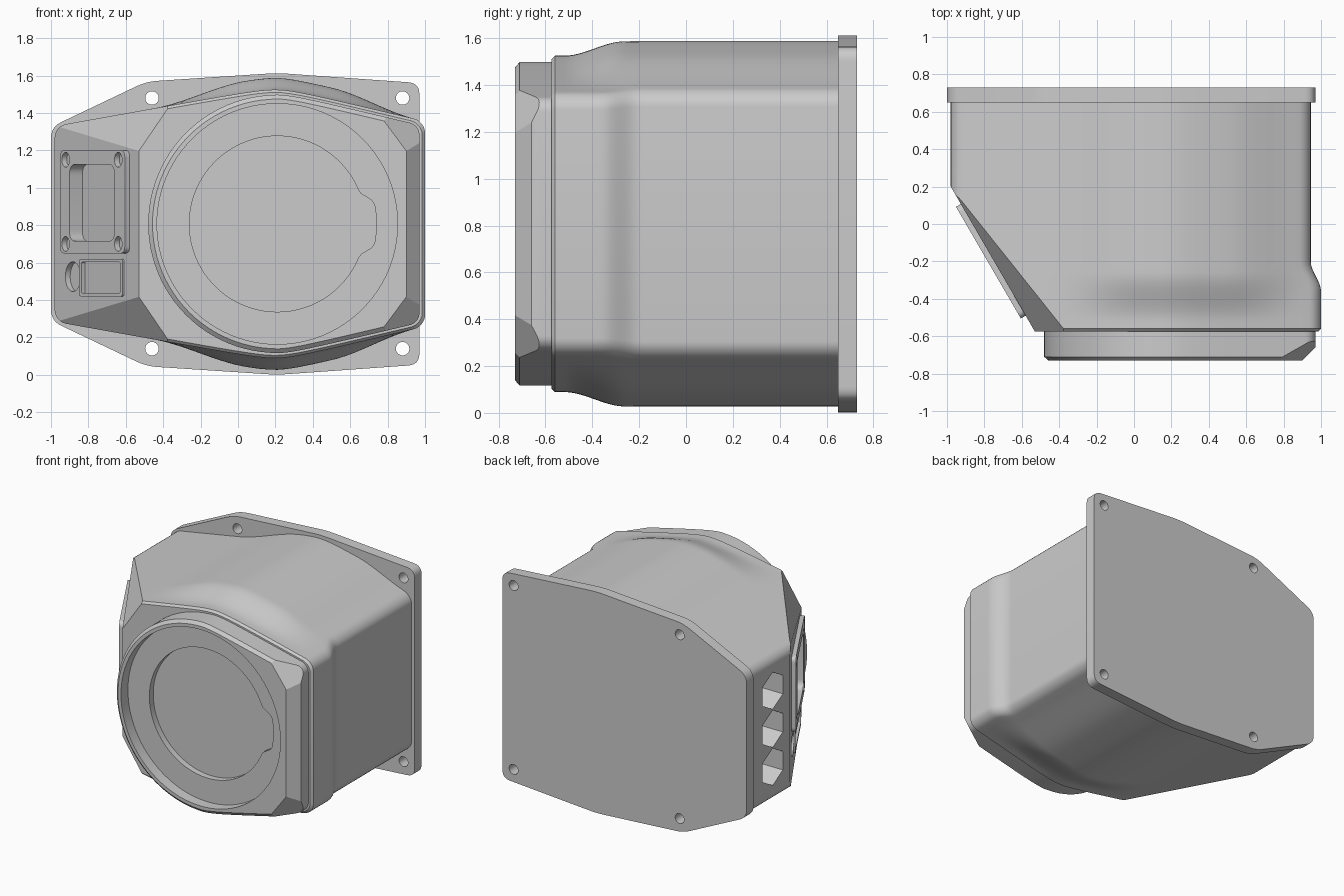
import bpy, bmesh, math
from mathutils import Vector, Matrix

if "Cube" in bpy.data.objects:
    bpy.data.objects.remove(bpy.data.objects["Cube"])

ZC = 0.807  # height of the horizontal symmetry plane


def step(a, b, v):
    t = max(0, min(1, (v - a) / (b - a)))
    return t * t * (3 - 2 * t)


def frame(origin, u, v):
    """Placement matrix: profile axes u, v and extrusion axis u x v."""
    u, v = Vector(u).normalized(), Vector(v).normalized()
    m = Matrix((u, v, u.cross(v))).transposed().to_4x4()
    m.translation = origin
    return m


FRONT = frame((0, 0, 0), (1, 0, 0), (0, 0, 1))            # depth = -y
SLOPE = frame((-0.755, -0.1875, 0), (0.45, -0.775, 0), (0, 0, 1))
LEFT = frame((-0.98, 0, 0), (0, -1, 0), (0, 0, 1))


def loft(name, rings, planes=()):
    """Skin equal rings, cap both ends, then slice off corners by 3-point planes."""
    bm = bmesh.new()
    rows = [[bm.verts.new(p) for p in r] for r in rings]
    n = len(rows[0])
    for a, b in zip(rows, rows[1:]):
        for i in range(n):
            bm.faces.new((a[i], a[(i + 1) % n], b[(i + 1) % n], b[i]))
    bm.faces.new(rows[0])
    bm.faces.new(rows[-1])
    bmesh.ops.recalc_face_normals(bm, faces=bm.faces)
    for pts in planes:
        p, q, r = map(Vector, pts)
        no = (q - p).cross(r - p).normalized()
        if no.dot(Vector((0.2, 0.2, ZC)) - p) > 0:
            no = -no
        bmesh.ops.bisect_plane(bm, geom=bm.verts[:] + bm.edges[:] + bm.faces[:],
                               dist=1e-5, plane_co=p, plane_no=no, clear_outer=True)
        bmesh.ops.holes_fill(bm, edges=[e for e in bm.edges if e.is_boundary], sides=0)
        bmesh.ops.recalc_face_normals(bm, faces=bm.faces)
    me = bpy.data.meshes.new(name)
    bm.to_mesh(me)
    bm.free()
    ob = bpy.data.objects.new(name, me)
    bpy.context.collection.objects.link(ob)
    return ob


def prism(name, pts, m, d0, d1):
    return loft(name, [[m @ Vector((u, v, d)) for u, v in pts] for d in (d0, d1)])


def cut(ob, cutters, keep=False):
    bpy.context.view_layer.objects.active = ob
    for c in cutters:
        mod = ob.modifiers.new("cut", 'BOOLEAN')
        mod.operation, mod.solver, mod.object = 'DIFFERENCE', 'EXACT', c
        bpy.ops.object.modifier_apply(modifier=mod.name)
        if not keep:
            bpy.data.objects.remove(c)


def ngon(u, v, r, n=32, start=0.0):
    return [(u + r * math.cos(start + 2 * math.pi * i / n),
             v + r * math.sin(start + 2 * math.pi * i / n)) for i in range(n)]


def rounded(pts, r, n=6):
    """Round every polygon corner with a small curve."""
    out = []
    for i, p in enumerate(pts):
        p = Vector(p)
        a = p + (Vector(pts[i - 1]) - p).normalized() * r
        b = p + (Vector(pts[(i + 1) % len(pts)]) - p).normalized() * r
        for k in range(n + 1):
            t = k / n
            out.append(tuple(a * (1 - t) ** 2 + p * 2 * t * (1 - t) + b * t * t))
    return out


def rect(u0, u1, v0, v1, r):
    return rounded([(u0, v0), (u1, v0), (u1, v1), (u0, v1)], r)


def half_height(x, bump):
    slope = 0.18 if x < 0.2 else 0.24
    h = 0.718 - slope * (math.hypot(x - 0.2, 0.1) - 0.1)
    return h + 0.062 * bump * step(-0.45, 0.05, x) * step(0.95, 0.5, x)


def top_edge(xl, xr, bump, off=0.0, r=0.06, left_round=True):
    """(x, half height) along the gently peaked top, with rounded ends."""
    arc = [r * (1 - math.cos(math.pi / 2 * k / 6)) for k in range(7)]
    xs = [xl + d for d in arc] if left_round else [xl]
    a, b = xs[-1], xr - r
    xs += [a + (b - a) * k / 40 for k in range(1, 40)] + [xr - d for d in reversed(arc)]
    pts = []
    for x in xs:
        d = min(xr - x, x - xl if left_round else 9, r)
        pts.append((x, half_height(x, bump) - off - r + math.sqrt(max(0, r * r - (r - d) ** 2))))
    return pts


# Housing: lofted along y, raised crown blends into a flatter front lip
def section(y, inset=0.0):
    t = top_edge(-0.98 + inset, 0.945 + 0.055 * step(-0.2, -0.36, y) - inset,
                 step(-0.52, -0.26, y), inset)
    return [Vector((x, y, ZC + h)) for x, h in t] + [Vector((x, y, ZC - h)) for x, h in reversed(t)]


ys = [0.66] + [-0.18 - 0.02 * k for k in range(19)] + [-0.56]
slices = [((-0.98, 0.2, 0), (-0.53, -0.575, 0), (-0.53, -0.575, 1))]
for s in (1, -1):
    slices.append([(x, y, ZC + s * h) for x, y, h in
                   ((-0.53, -0.575, 0.39), (-0.37, -0.575, 0.625), (-0.97, 0.18, 0.52))])
housing = loft("housing", [section(y) for y in ys] + [section(-0.575, 0.015)], slices)
hexes = [prism("hex_cutter", ngon(-0.4, z, 0.135, 6, math.pi / 2), LEFT, -0.2, 0.1)
         for z in (0.53, ZC, 1.085)]
cut(housing, hexes)

# Back flange with four screw holes
top = [(-1, 1.325), (-0.49, 1.568), (0.21, 1.614), (0.97, 1.56)]
outline = rounded(top + [(x, 1.614 - z) for x, z in reversed(top)], 0.06)
flange = prism("back_flange", outline, FRONT, -0.73, -0.65)
cut(flange, [prism("hole_cutter", ngon(x, z, 0.036), FRONT, -0.8, -0.6)
             for x in (-0.46, 0.88) for z in (0.14, 1.48)])

# Front bezel: round on the left, following the housing on the right
edge = top_edge(0.21, 0.97, 0, 0.027, 0.05, False)
prof = [(x, ZC + h) for x, h in edge] + [(x, ZC - h) for x, h in reversed(edge)]
prof += [(0.21 + 0.69 * math.cos(a), ZC + 0.69 * math.sin(a))
         for a in (-math.pi / 2 - math.pi * k / 48 for k in range(1, 48))]
rings = []
for y, k in ((-0.56, 1), (-0.71, 1), (-0.73, 0.967)):
    rings.append([Vector((0.21 + (x - 0.21) * k, y, ZC + (z - ZC) * k)) for x, z in prof])
slices = [((0.97, -0.66, 0), (0.9, -0.73, 0), (0.9, -0.73, 1))]
for s in (1, -1):
    slices.append([(x, y, ZC + s * h) for x, y, h in
                   ((0.9, -0.73, 0.39), (0.77, -0.73, 0.565), (0.97, -0.61, 0.53))])
bezel = loft("front_bezel", rings, slices)
lens = []
for k in range(128):
    a = 2 * math.pi * k / 128 - math.pi
    r = 0.47 + 0.06 * step(0.38, 0.2, abs(a))
    lens.append((0.21 + r * math.cos(a), ZC + r * math.sin(a)))
cut(bezel, [prism("recess_cutter", ngon(0.21, ZC, 0.643, 96), FRONT, 0.65, 0.9),
            prism("lens_cutter", lens, FRONT, 0.605, 0.9)])

# Side panel on the sloped face: screwed frame with window
panel = prism("window_frame", rect(-0.34, 0.35, 0.65, 1.2, 0.04), SLOPE, -0.02, 0.03)
window = prism("window_cutter", rect(-0.24, 0.24, 0.715, 1.125, 0.06), SLOPE, -0.05, 0.1)
cut(housing, [window], keep=True)
cut(panel, [window] + [prism("screw_cutter", ngon(u, v, 0.04, 20), SLOPE, 0.0, 0.1)
                       for u in (-0.28, 0.28) for v in (0.7, 1.15)])

# Small socket and round button pocket below the window
socket = prism("socket_frame", rect(-0.17, 0.29, 0.42, 0.62, 0.015), SLOPE, -0.03, 0.01)
cut(socket, [prism("socket_cutter", rect(-0.145, 0.265, 0.437, 0.603, 0.01), SLOPE, -0.01, 0.1)])
pocket = [prism("button_cutter", ngon(-0.255, 0.525, 0.08), SLOPE, -0.03, 0.1),
          prism("socket_pocket", rect(-0.145, 0.265, 0.437, 0.603, 0.01), SLOPE, -0.02, 0.1)]
cut(housing, pocket)

# Smooth shading with crisp edges
for ob in bpy.context.collection.objects:
    bpy.ops.object.select_all(action='DESELECT')
    ob.select_set(True)
    bpy.context.view_layer.objects.active = ob
    bpy.ops.object.shade_smooth_by_angle(angle=math.radians(25))
